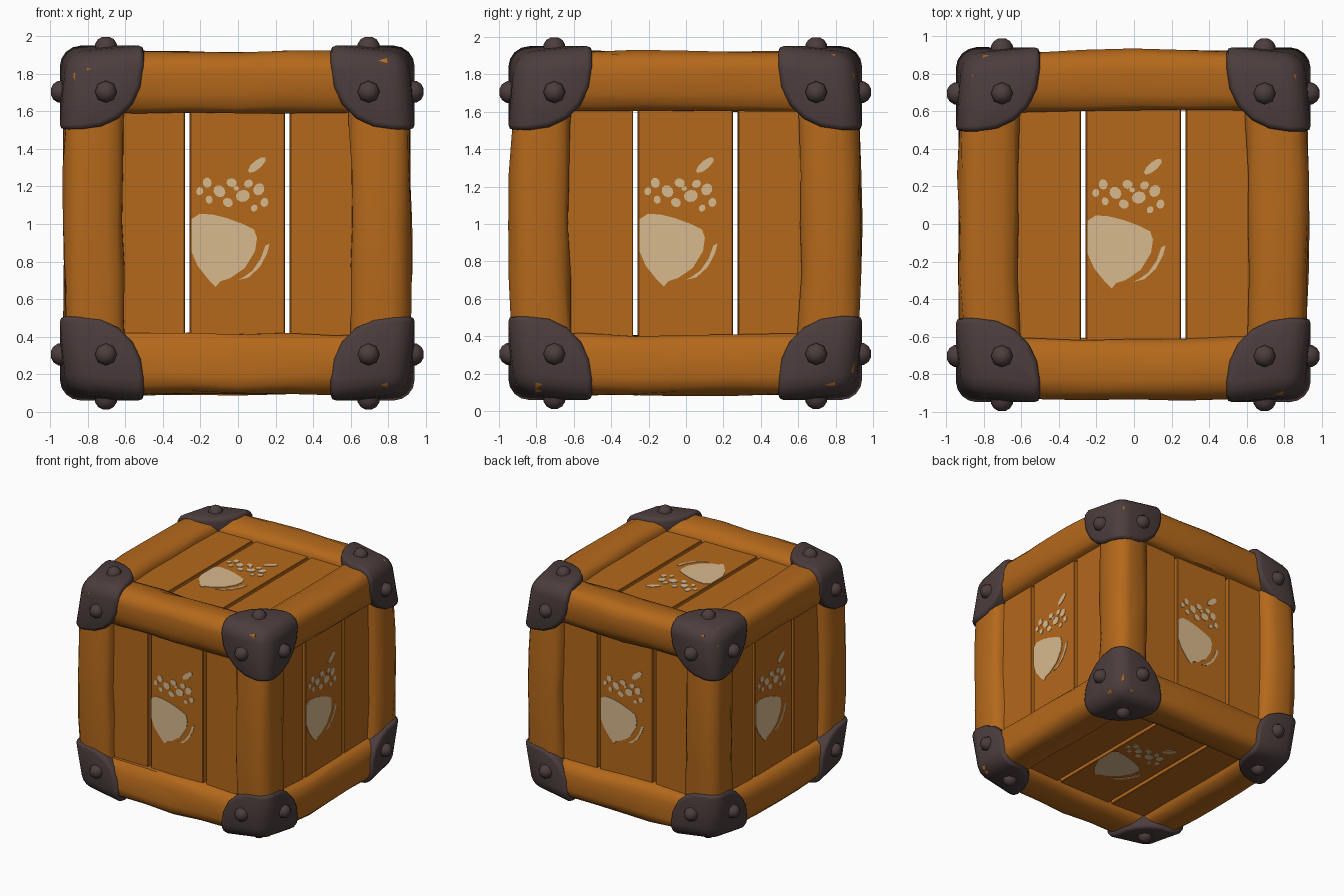
import bpy
import bmesh
import math
import random
from itertools import product
from mathutils import Matrix, Vector

random.seed(4)

default_cube = bpy.data.objects.get("Cube")
if default_cube:
    bpy.data.objects.remove(default_cube, do_unlink=True)

CENTRE = Vector((-0.004, -0.004, 1.005))
OUTER, INNER = 0.912, 0.592      # beam faces, measured from the crate centre
PLANK_FACE = 0.835
CAP_OUTER, CAP_INNER = 0.948, 0.498


def material(name, colour):
    mat = bpy.data.materials.new(name)
    mat.use_nodes = True
    mat.diffuse_color = (*colour, 1)
    for node in mat.node_tree.nodes:
        if node.type == 'BSDF_PRINCIPLED':
            node.inputs["Base Color"].default_value = (*colour, 1)
            node.inputs["Roughness"].default_value = 0.8
    return mat


wood = material("orange wood", (0.46, 0.14, 0.011))
iron = material("dark iron", (0.073, 0.047, 0.047))
paint = material("tan paint", (0.69, 0.49, 0.27))


def finish(bm, name, mat, matrix=None, smooth=True, angle=40):
    """Turn a bmesh into a named, coloured object placed around the crate centre."""
    bmesh.ops.recalc_face_normals(bm, faces=bm.faces)
    mesh = bpy.data.meshes.new(name)
    bm.to_mesh(mesh)
    bm.free()
    mesh.materials.append(mat)
    obj = bpy.data.objects.new(name, mesh)
    bpy.context.collection.objects.link(obj)
    obj.matrix_world = Matrix.Translation(CENTRE) @ (matrix or Matrix())
    if smooth:
        bpy.ops.object.select_all(action='DESELECT')
        obj.select_set(True)
        bpy.context.view_layer.objects.active = obj
        bpy.ops.object.shade_smooth_by_angle(angle=math.radians(angle))
    return obj


def box(low, high):
    bm = bmesh.new()
    bmesh.ops.create_cube(bm, size=1)
    low, high = Vector(low), Vector(high)
    for v in bm.verts:
        v.co = (low + high) / 2 + v.co * (high - low)
    return bm


def bevel(bm, edges, offset, segments):
    bmesh.ops.bevel(bm, geom=edges, offset=offset, segments=segments,
                    profile=0.5, affect='EDGES', clamp_overlap=True)


def face_frame(u, n):
    """Matrix whose local x, y, z are across, up and out of a crate face."""
    u, n = Vector(u), Vector(n)
    return Matrix((u, n.cross(u), n)).transposed().to_4x4()


FACES = {
    "front": face_frame((1, 0, 0), (0, -1, 0)),
    "back": face_frame((-1, 0, 0), (0, 1, 0)),
    "left": face_frame((0, 1, 0), (1, 0, 0)),
    "right": face_frame((0, -1, 0), (-1, 0, 0)),
    "top": face_frame((1, 0, 0), (0, 0, 1)),
    "bottom": face_frame((-1, 0, 0), (0, 0, -1)),
}

# Painted acorn outlines, in face coordinates
NUT = [(-.245, .02), (-.2, .05), (-.13, .045), (-.05, .025), (.03, -.005),
       (.09, -.035), (.105, -.08), (.095, -.15), (.04, -.24), (-.04, -.295),
       (-.09, -.31), (-.115, -.34), (-.15, -.305), (-.21, -.23), (-.245, -.15)]
SWOOSH = [(0, -.305), (.06, -.29), (.12, -.235), (.16, -.16), (.172, -.11),
          (.15, -.12), (.125, -.19), (.08, -.255), (.03, -.29)]
DOTS = [(-.2, .17, .022), (-.16, .215, .028), (-.095, .17, .035), (-.03, .215, .028),
        (.06, .21, .025), (.03, .145, .038), (.115, .18, .034), (.145, .11, .025),
        (.09, .08, .02), (-.05, .11, .028), (-.15, .125, .022), (-.005, .185, .015)]


def ellipse(x, y, long, short, tilt, sides=9):
    turn = Matrix.Rotation(tilt, 2)
    points = []
    for i in range(sides):
        a = math.tau * i / sides
        points.append(Vector((x, y)) + turn @ Vector((long * math.cos(a), short * math.sin(a))))
    return points


def acorn(name, frame):
    bm = bmesh.new()
    shapes = [NUT, SWOOSH, ellipse(.105, .31, .06, .023, .7)]
    shapes += [ellipse(x, y, r, r * .85, x * 9) for x, y, r in DOTS]
    for shape in shapes:
        bm.faces.new([bm.verts.new((x, y, PLANK_FACE - .002)) for x, y in shape])
    top = bmesh.ops.extrude_face_region(bm, geom=bm.faces[:])["geom"]
    for v in top:
        if isinstance(v, bmesh.types.BMVert):
            v.co.z += .006
    finish(bm, name, paint, frame, smooth=False)


# Three planks and a painted acorn on every face
for side, frame in FACES.items():
    for part, x0, x1 in (("outer_a", -.74, -.279), ("middle", -.25, .254), ("outer_b", .283, .74)):
        bm = box((x0, -.74, PLANK_FACE - .05), (x1, .74, PLANK_FACE))
        bevel(bm, bm.edges[:], .004, 1)
        finish(bm, f"{side}_plank_{part}", wood, frame, smooth=False)
    acorn(f"{side}_acorn", frame)

# Outward bow of the beams for each running axis, along its two cross axes
BOW = {0: (.02, 0), 1: (.008, .022), 2: (.015, .03)}
# Beam cross-section: rounded outer edge, inner sides sloping down to the planks
round_edge = [(OUTER - .1 + .1 * math.cos(a), OUTER - .1 + .1 * math.sin(a))
              for a in (0, math.pi / 6, math.pi / 3, math.pi / 2)]
slope = [(INNER, OUTER - .065), (INNER + .03, OUTER - .028), (INNER + .09, OUTER - .006)]
PROFILE = [(INNER, INNER), *[(q, p) for p, q in slope], *round_edge, *reversed(slope)]


def beam(name, axis, sa, sb):
    """Sweep the profile along one crate edge, bowed and slightly uneven."""
    bm = bmesh.new()
    rings = []
    a, b = (axis + 1) % 3, (axis + 2) % 3
    bow_a, bow_b = BOW[axis]
    for i in range(7):
        t = -.8 + 1.6 * i / 6
        swell = 1 - (t / .8) ** 2
        ring = []
        for p, q in PROFILE:
            co = Vector()
            co[axis] = t
            co[a] = sa * (p + bow_a * swell + random.uniform(-.008, .008))
            co[b] = sb * (q + bow_b * swell + random.uniform(-.008, .008))
            ring.append(bm.verts.new(co))
        rings.append(ring)
    count = len(PROFILE)
    for r0, r1 in zip(rings, rings[1:]):
        for k in range(count):
            m = (k + 1) % count
            bm.faces.new((r0[k], r0[m], r1[m], r1[k]))
    bm.faces.new(rings[0])
    bm.faces.new(rings[-1])
    finish(bm, name, wood, angle=50)


# Twelve edge beams
for axis, label in enumerate(("crosswise", "lengthwise", "upright")):
    for number, (sa, sb) in enumerate(product((-1, 1), repeat=2), 1):
        beam(f"{label}_beam_{number}", axis, sa, sb)


def touching(bm, value):
    """Edges whose both ends have the given value on two axes."""
    def fits(e):
        return sum(all(abs(v.co[i] - value) < 1e-4 for v in e.verts) for i in range(3)) >= 2
    return [e for e in bm.edges if fits(e)]


def corner_cap(name, signs):
    bm = box((CAP_INNER,) * 3, (CAP_OUTER,) * 3)
    bevel(bm, touching(bm, CAP_INNER), .33, 5)
    bevel(bm, touching(bm, CAP_OUTER), .11, 4)
    rim = [e for e in bm.edges if len(e.link_faces) == 2 and e.calc_face_angle() > 1]
    bevel(bm, rim, .03, 2)
    for v in bm.verts:
        # Pull the tip of the corner in so the cap is domed
        weight = math.prod(max(c - CAP_INNER, 0) / (CAP_OUTER - CAP_INNER) for c in v.co)
        v.co = Vector((c - .05 * weight) * s for c, s in zip(v.co, signs))
    finish(bm, name, iron, angle=60)


def stud(name, frame, x, y):
    bm = bmesh.new()
    for r1, r2, low, high in ((.06, .058, .92, .955), (.058, .042, .955, .98), (.042, .018, .98, .993)):
        bmesh.ops.create_cone(bm, cap_ends=True, segments=8, radius1=r1, radius2=r2,
                              depth=high - low,
                              matrix=Matrix.Translation((x, y, (low + high) / 2)))
    # Drop the hidden discs between the rings and weld them into one dome
    inner = [f for f in bm.faces if len(f.verts) == 8 and f.calc_center_median().z < .99]
    bmesh.ops.delete(bm, geom=inner, context='FACES')
    bmesh.ops.remove_doubles(bm, verts=bm.verts, dist=1e-4)
    finish(bm, name, iron, frame, angle=70)


# Eight corner caps, and four studs on every face
for number, signs in enumerate(product((-1, 1), repeat=3), 1):
    corner_cap(f"corner_cap_{number}", signs)
for side, frame in FACES.items():
    for number, (sx, sy) in enumerate(product((-1, 1), repeat=2), 1):
        stud(f"{side}_stud_{number}", frame, sx * .7, sy * .7)
